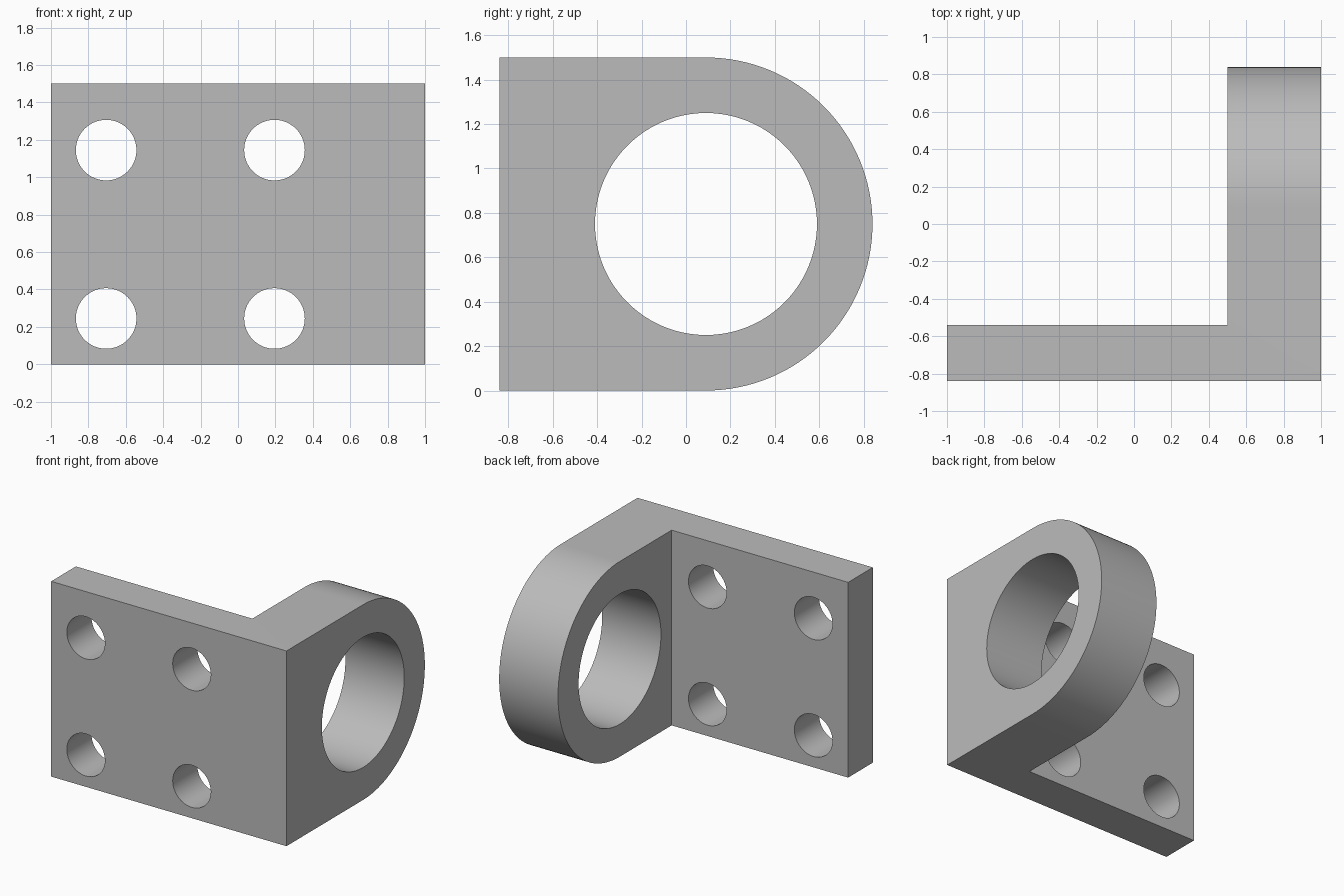
import bpy, bmesh, math
from mathutils import Matrix, Vector

cube = bpy.data.objects.get("Cube")
if cube:
    bpy.data.objects.remove(cube, do_unlink=True)

HEIGHT, FRONT, BACK = 1.5, -0.84, 0.84
MID, RADIUS = HEIGHT / 2, HEIGHT / 2
ARC_Y = BACK - RADIUS          # centre of the rounded end and its bore

grey = bpy.data.materials.new("plain grey")
grey.use_nodes = True
colour = (0.5, 0.5, 0.5, 1)
grey.diffuse_color = colour
grey.node_tree.nodes["Principled BSDF"].inputs["Base Color"].default_value = colour


def prism(name, points, direction):
    """Extrude a closed outline along a direction."""
    bm = bmesh.new()
    face = bm.faces.new([bm.verts.new(p) for p in points])
    out = bmesh.ops.extrude_face_region(bm, geom=[face])
    moved = [g for g in out["geom"] if isinstance(g, bmesh.types.BMVert)]
    bmesh.ops.translate(bm, vec=Vector(direction), verts=moved)
    bmesh.ops.recalc_face_normals(bm, faces=bm.faces)
    mesh = bpy.data.meshes.new(name)
    bm.to_mesh(mesh)
    bm.free()
    mesh.materials.append(grey)
    obj = bpy.data.objects.new(name, mesh)
    bpy.context.collection.objects.link(obj)
    return obj


def arc(radius, start, sweep, steps):
    """Pairs of offsets along a circular arc."""
    angles = [start + sweep * i / steps for i in range(steps + 1)]
    return [(radius * math.cos(a), radius * math.sin(a)) for a in angles]


def combine(target, tool, operation):
    """Apply a boolean and discard the helper."""
    mod = target.modifiers.new(operation.lower(), "BOOLEAN")
    mod.object, mod.operation, mod.solver = tool, operation, "EXACT"
    bpy.context.view_layer.objects.active = target
    bpy.ops.object.modifier_apply(modifier=mod.name)
    bpy.data.objects.remove(tool, do_unlink=True)


# L-shaped stock: mounting plate along x, lug along y
footprint = [(-1, FRONT), (1, FRONT), (1, 1), (0.5, 1), (0.5, -0.54), (-1, -0.54)]
bracket = prism("angle_bracket", [(x, y, -0.1) for x, y in footprint], (0, 0, HEIGHT + 0.2))

# Round the lug end with a D-shaped side profile
side = [(-1.2, ARC_Y + y, MID + z) for y, z in arc(RADIUS, -math.pi / 2, math.pi, 64)]
side += [(-1.2, -1, HEIGHT), (-1.2, -1, 0)]
combine(bracket, prism("side_profile", side, (2.4, 0, 0)), "INTERSECT")

# Large bore through the lug
ring = arc(0.5, 0, math.tau, 96)[:-1]
bore = prism("bore_cutter", [(0.3, ARC_Y + y, MID + z) for y, z in ring], (1, 0, 0))
combine(bracket, bore, "DIFFERENCE")

# Four bolt holes through the plate
ring = arc(0.162, 0, math.tau, 64)[:-1]
for cx in (-0.705, 0.195):
    for cz in (0.245, 1.145):
        hole = prism("bolt_hole_cutter", [(cx + x, -1, cz + z) for x, z in ring], (0, 0.6, 0))
        combine(bracket, hole, "DIFFERENCE")

# Smooth curved walls, crisp edges
bpy.ops.object.select_all(action="DESELECT")
bracket.select_set(True)
bpy.context.view_layer.objects.active = bracket
bpy.ops.object.shade_smooth_by_angle(angle=math.radians(30))
